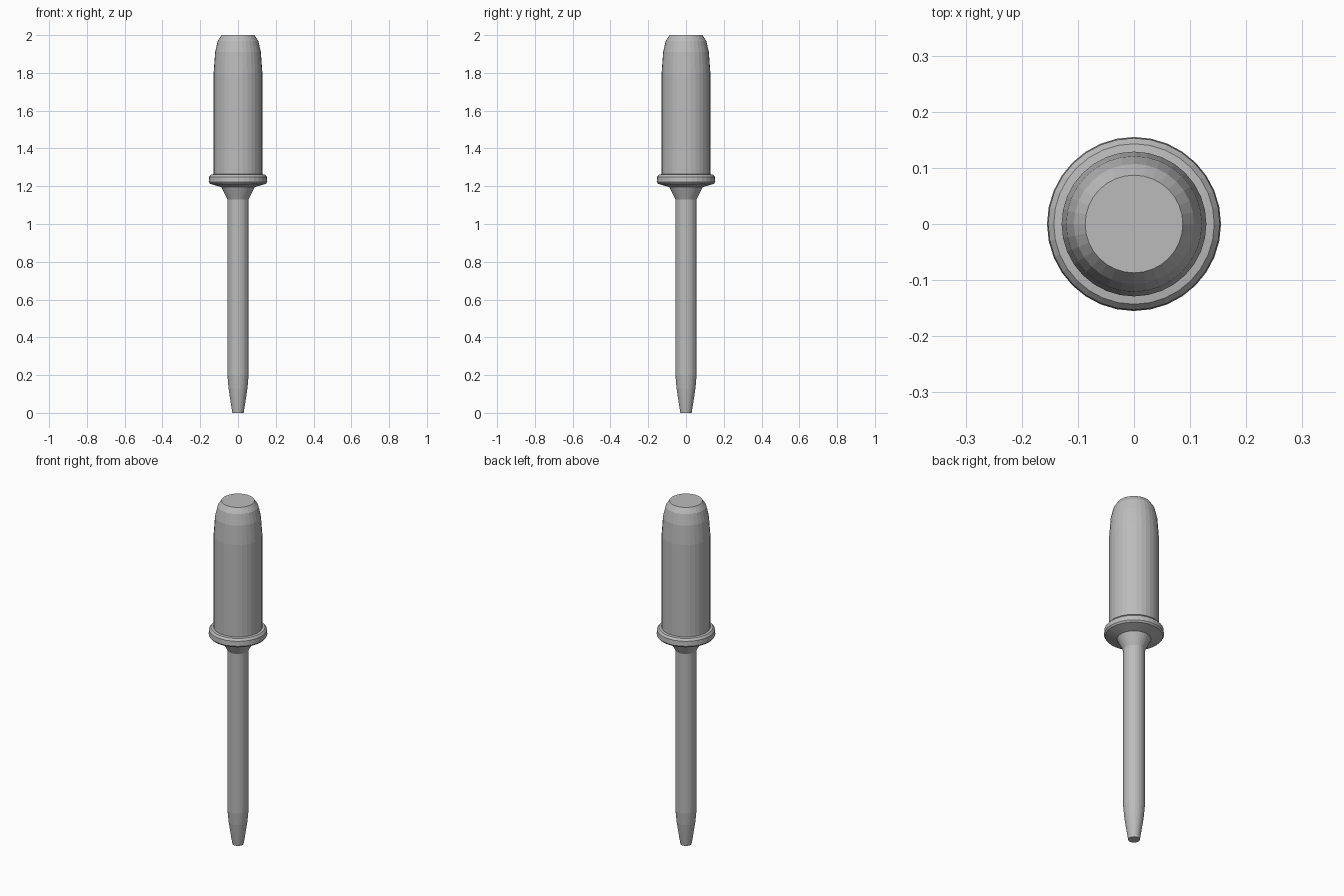
import bpy, math

if "Cube" in bpy.data.objects:
    bpy.data.objects.remove(bpy.data.objects["Cube"])

SIDES = 32
metal = bpy.data.materials.new("plain grey")
metal.diffuse_color = (0.5, 0.5, 0.5, 1)
metal.use_nodes = True
metal.node_tree.nodes["Principled BSDF"].inputs["Base Color"].default_value = metal.diffuse_color


def lathe(name, profile):
    """Closed solid of revolution around z from (radius, height) pairs."""
    verts, faces = [], []
    for r, z in profile:
        for i in range(SIDES):
            a = 2 * math.pi * i / SIDES
            verts.append((r * math.cos(a), r * math.sin(a), z))
    for k in range(len(profile) - 1):
        for i in range(SIDES):
            j = (i + 1) % SIDES
            a, b = k * SIDES, (k + 1) * SIDES
            faces.append((a + i, a + j, b + j, b + i))
    faces.append(tuple(reversed(range(SIDES))))
    faces.append(tuple(range(len(verts) - SIDES, len(verts))))
    mesh = bpy.data.meshes.new(name)
    mesh.from_pydata(verts, [], faces)
    mesh.materials.append(metal)
    obj = bpy.data.objects.new(name, mesh)
    bpy.context.collection.objects.link(obj)
    return obj


# One turned piece: tapered tip, shaft, neck cone, collar, handle and rounded top
lathe("turned_pin", [
    (0.030, 0.0), (0.041, 0.07), (0.050, 0.13), (0.056, 0.20),   # tip
    (0.056, 1.13), (0.088, 1.195),                               # shaft, neck
    (0.148, 1.213), (0.155, 1.222), (0.153, 1.25),               # collar
    (0.143, 1.262), (0.129, 1.264),
    (0.129, 1.80), (0.121, 1.91), (0.107, 1.97), (0.087, 2.0),   # handle
])
